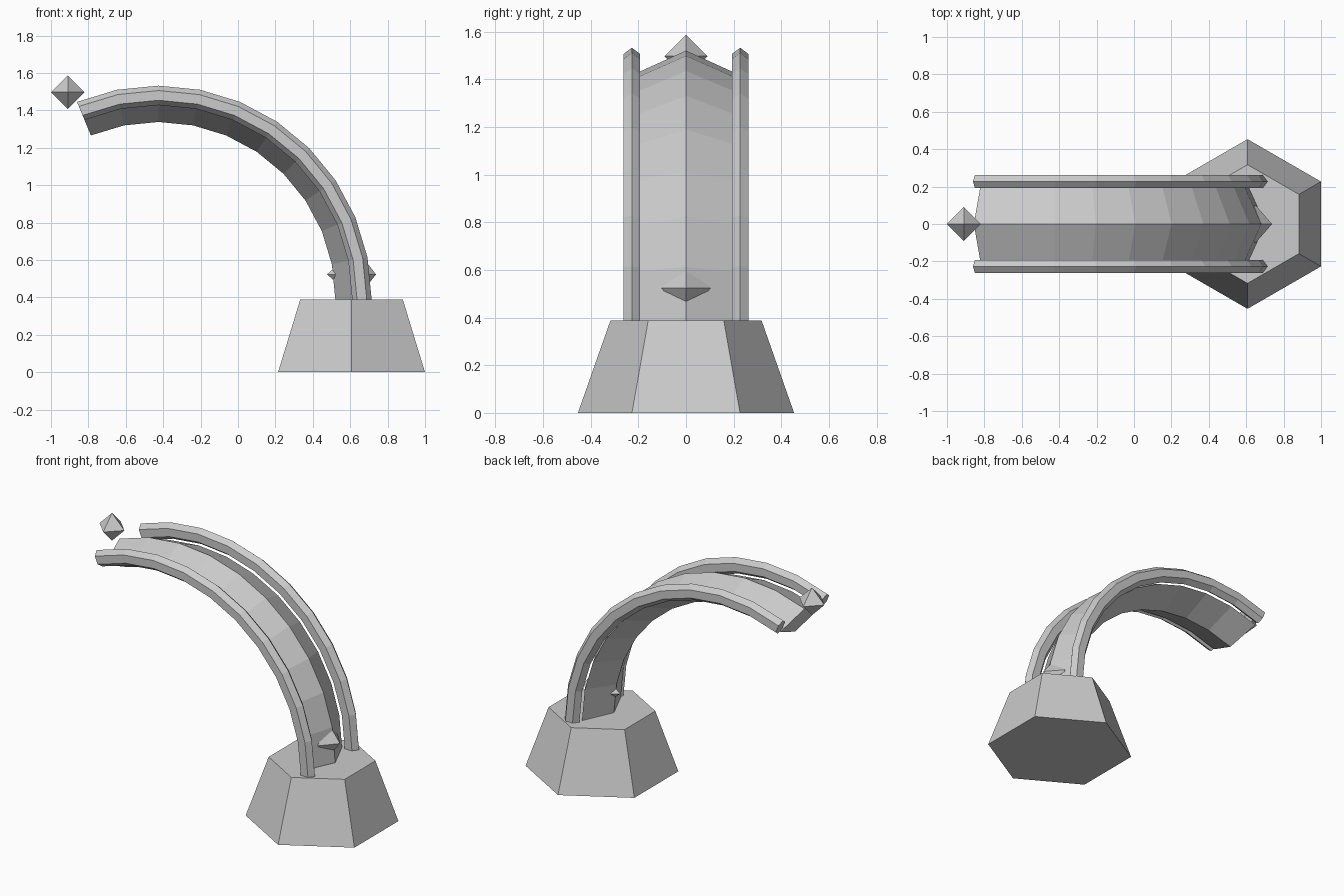
import bpy, bmesh
from math import sin, cos, pi, radians

if "Cube" in bpy.data.objects:
    bpy.data.objects.remove(bpy.data.objects["Cube"])

stone = bpy.data.materials.new("pale grey")
stone.diffuse_color = (0.6, 0.6, 0.6, 1)
stone.use_nodes = True
stone.node_tree.nodes["Principled BSDF"].inputs["Base Color"].default_value = stone.diffuse_color

CX, CZ = -0.425, 0.393      # centre of the arch curve
STEPS, STEP = 10, radians(11.25)


def finish(name, bm):
    bmesh.ops.recalc_face_normals(bm, faces=bm.faces)
    me = bpy.data.meshes.new(name)
    bm.to_mesh(me)
    bm.free()
    me.materials.append(stone)
    ob = bpy.data.objects.new(name, me)
    bpy.context.collection.objects.link(ob)
    return ob


def arch(name, sides, radius, half_r, half_y, y0):
    """Sweep a squashed polygon section along the arch."""
    bm = bmesh.new()
    rings = []
    for i in range(-1, STEPS + 1):
        a = max(i, 0) * STEP
        drop = 0.02 if i < 0 else 0      # short foot sunk into the base
        ring = []
        for k in range(sides):
            t = 2 * pi * k / sides
            r = radius + half_r * cos(t)
            ring.append(bm.verts.new((CX + r * cos(a), y0 + half_y * sin(t),
                                      CZ + r * sin(a) - drop)))
        rings.append(ring)
    for p, q in zip(rings, rings[1:]):
        for k in range(sides):
            n = (k + 1) % sides
            bm.faces.new((p[k], p[n], q[n], q[k]))
    bm.faces.new(rings[0])
    bm.faces.new(rings[-1])
    return finish(name, bm)


def gem(name, centre, size):
    """Octahedron with a half-size for each axis."""
    bm = bmesh.new()
    x, y, z = centre
    a, b, c = size
    belt = [bm.verts.new((x + a * cos(k * pi / 2), y + b * sin(k * pi / 2), z))
            for k in range(4)]
    for s in (1, -1):
        tip = bm.verts.new((x, y, z + s * c))
        for k in range(4):
            bm.faces.new((belt[k], belt[(k + 1) % 4], tip))
    return finish(name, bm)


# hexagonal tapered base
bm = bmesh.new()
rings = [[bm.verts.new((0.607 + r * cos(pi / 6 + k * pi / 3),
                        r * sin(pi / 6 + k * pi / 3), z)) for k in range(6)]
         for r, z in ((0.4535, 0), (0.317, 0.388))]
for k in range(6):
    n = (k + 1) % 6
    bm.faces.new((rings[0][k], rings[0][n], rings[1][n], rings[1][k]))
for ring in rings:
    bm.faces.new(ring)
finish("base", bm)

# diamond-section arm and the two side rails
arch("arched_arm", 4, 1.036, 0.091, 0.2, 0)
for side, y in (("front", -0.227), ("back", 0.227)):
    arch(side + "_rail", 6, 1.087, 0.052, 0.04, y)

# floating gem at the tip, and gems set in the foot of the arm
gem("tip_gem", (-0.91, 0, 1.497), (0.09, 0.09, 0.09))
gem("outer_foot_gem", (0.648, 0, 0.523), (0.09, 0.103, 0.115))
gem("inner_foot_gem", (0.565, 0, 0.523), (0.09, 0.065, 0.075))
